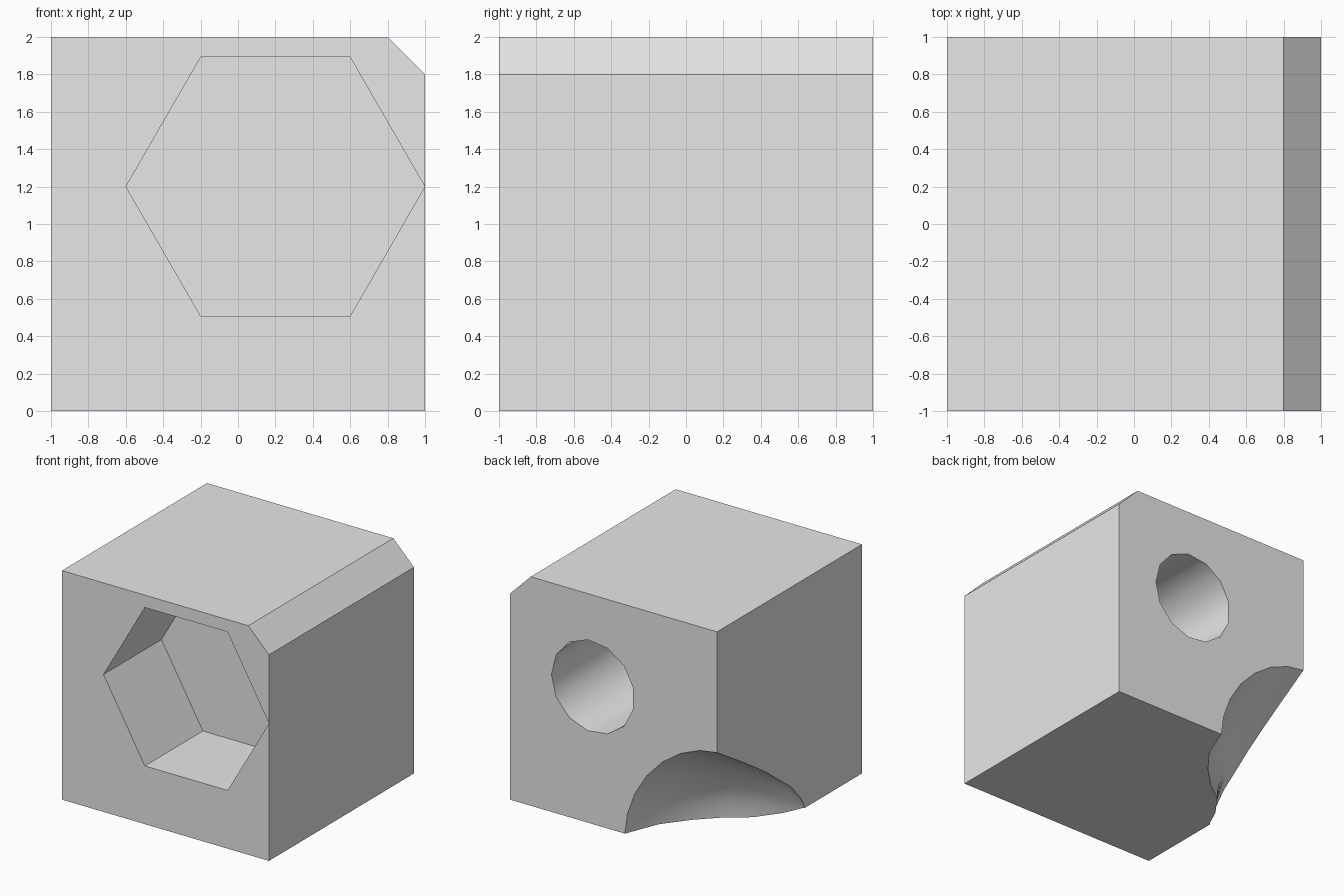
import bpy, bmesh, math

cube = bpy.data.objects.get("Cube")
if cube:
    bpy.data.objects.remove(cube, do_unlink=True)

grey = bpy.data.materials.new("light_grey")
grey.use_nodes = True
grey.diffuse_color = (0.8, 0.8, 0.8, 1)
grey.node_tree.nodes["Principled BSDF"].inputs["Base Color"].default_value = (0.8, 0.8, 0.8, 1)


def add_object(name, bm):
    bmesh.ops.recalc_face_normals(bm, faces=bm.faces)
    mesh = bpy.data.meshes.new(name)
    bm.to_mesh(mesh)
    bm.free()
    mesh.materials.append(grey)
    obj = bpy.data.objects.new(name, mesh)
    bpy.context.collection.objects.link(obj)
    return obj


def loft(name, centre, sections, sides, power=1.0):
    """Closed tube along y; each section is (y, x radius, z radius)."""
    bm = bmesh.new()
    rings = []
    for y, rx, rz in sections:
        ring = []
        for i in range(sides):
            c = math.cos(math.tau * i / sides)
            s = math.sin(math.tau * i / sides)
            x = centre[0] + rx * math.copysign(abs(c) ** power, c)
            z = centre[1] + rz * math.copysign(abs(s) ** power, s)
            ring.append(bm.verts.new((x, y, z)))
        rings.append(ring)
    for a, b in zip(rings, rings[1:]):
        for i in range(sides):
            j = (i + 1) % sides
            bm.faces.new((a[i], a[j], b[j], b[i]))
    bm.faces.new(rings[0])
    bm.faces.new(rings[-1])
    return add_object(name, bm)


# Block with one chamfered top edge
bm = bmesh.new()
bmesh.ops.create_cube(bm, size=2)
bmesh.ops.translate(bm, verts=bm.verts, vec=(0, 0, 1))
edge = [e for e in bm.edges if all(v.co.x > 0.9 and v.co.z > 1.9 for v in e.verts)]
bmesh.ops.bevel(bm, geom=edge, offset=0.2, segments=1, affect='EDGES')
block = add_object("block", bm)

# Cutters: hexagonal front pocket, round back hole, hollow at the lower back corner
cutters = [
    loft("pocket_cutter", (0.2, 1.2), [(-1.5, 0.799, 0.799), (-0.2, 0.799, 0.799)], 6),
    loft("hole_cutter", (0.2, 1.2), [(0, 0.4, 0.4), (1.5, 0.4, 0.4)], 13),
    loft("hollow_cutter", (-1, 0), [
        (-0.21, 0.01, 0.02), (-0.16, 0.03, 0.1), (-0.03, 0.09, 0.25),
        (0.17, 0.24, 0.4), (0.3, 0.42, 0.5), (0.48, 0.6, 0.62),
        (0.7, 0.77, 0.76), (1, 0.89, 0.945), (1.3, 0.93, 0.98)], 28, 1.1),
]

bpy.ops.object.select_all(action='DESELECT')
bpy.context.view_layer.objects.active = block
block.select_set(True)
for cutter in cutters:
    cutter.hide_render = True
    cut = block.modifiers.new(cutter.name, 'BOOLEAN')
    cut.operation = 'DIFFERENCE'
    cut.solver = 'EXACT'
    cut.object = cutter
    bpy.ops.object.modifier_apply(modifier=cut.name)
    bpy.data.objects.remove(cutter, do_unlink=True)

# Smooth curved walls, crisp edges
bpy.ops.object.shade_smooth_by_angle(angle=math.radians(30))
